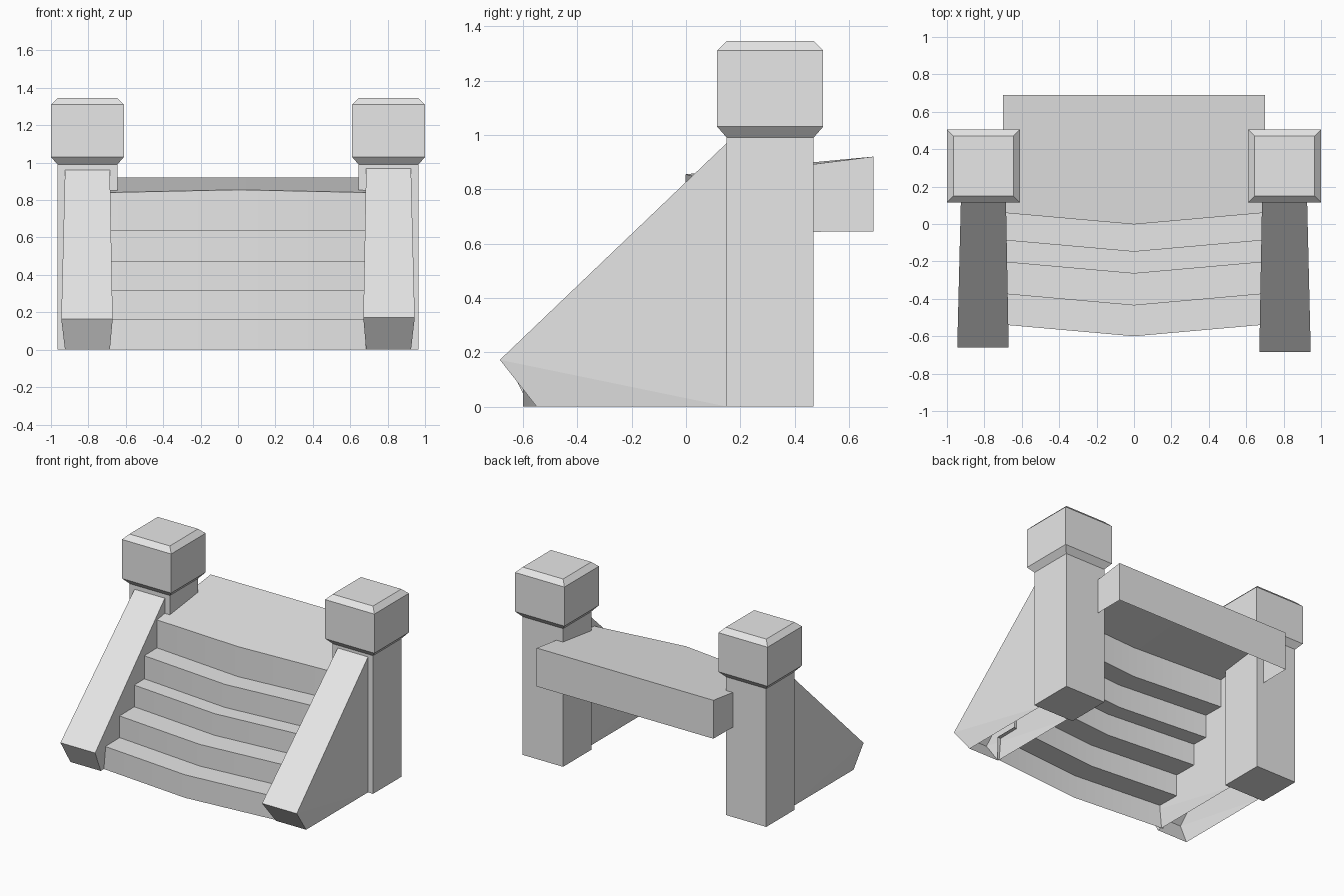
import bpy
import bmesh

cube = bpy.data.objects.get("Cube")
if cube:
    bpy.data.objects.remove(cube, do_unlink=True)

stone = bpy.data.materials.new("stone_grey")
stone.use_nodes = True
stone.diffuse_color = (0.8, 0.8, 0.8, 1)
stone.node_tree.nodes["Principled BSDF"].inputs["Base Color"].default_value = (0.8, 0.8, 0.8, 1)


def finish(bm, name, smooth=False):
    mesh = bpy.data.meshes.new(name)
    bm.to_mesh(mesh)
    bm.free()
    mesh.materials.append(stone)
    obj = bpy.data.objects.new(name, mesh)
    bpy.context.collection.objects.link(obj)
    if smooth:
        bpy.ops.object.select_all(action='DESELECT')
        obj.select_set(True)
        bpy.context.view_layer.objects.active = obj
        bpy.ops.object.shade_smooth_by_angle()
    return obj


def square_loft(name, cx, cy, rings):
    """Closed solid from stacked squares given as (half width, height)."""
    bm = bmesh.new()
    corners = ((-1, -1), (1, -1), (1, 1), (-1, 1))
    loops = [[bm.verts.new((cx + h * a, cy + h * b, z)) for a, b in corners] for h, z in rings]
    for low, high in zip(loops, loops[1:]):
        for i in range(4):
            j = (i + 1) % 4
            bm.faces.new((low[i], low[j], high[j], high[i]))
    bm.faces.new(loops[0][::-1])
    bm.faces.new(loops[-1])
    return finish(bm, name)


def stringer(name, side, tip, foot_y, top_z):
    """Sloped side wall, open underneath, flaring slightly at its front tip."""
    bm = bmesh.new()
    # y, z, inner x, outer x
    profile = [(foot_y, 0, 0.685, 0.925), (*tip, 0.67, 0.945),
               (0.15, top_z, 0.685, 0.925), (0.15, 0, 0.685, 0.925)]
    inner = [bm.verts.new((side * p[2], p[0], p[1])) for p in profile]
    outer = [bm.verts.new((side * p[3], p[0], p[1])) for p in profile]
    for wall in (inner, outer):
        bm.faces.new((wall[0], wall[1], wall[3]))
        bm.faces.new((wall[1], wall[2], wall[3]))
    for i in range(3):
        bm.faces.new((inner[i], inner[i + 1], outer[i + 1], outer[i]))
    bmesh.ops.recalc_face_normals(bm, faces=bm.faces)
    return finish(bm, name)


# Posts, caps and sloped side walls
for label, side in (("left", 1), ("right", -1)):
    square_loft(label + "_post", side * 0.805, 0.31, [(0.16, 0), (0.16, 0.99)])
    square_loft(label + "_post_cap", side * 0.805, 0.31,
                [(0.16, 0.99), (0.195, 1.03), (0.195, 1.31), (0.16, 1.345)])
stringer("left_side_wall", 1, (-0.685, 0.172), -0.55, 0.97)
stringer("right_side_wall", -1, (-0.66, 0.165), -0.575, 0.96)

# Bowed steps and landing as one hollow sheet
HALF, BOW, BACK = 0.7, 0.062, 0.69
noses = [-0.6, -0.435, -0.265, -0.148, -0.002]
levels = [0, 0.165, 0.32, 0.475, 0.64, 0.855]
profile = []
for i, y in enumerate(noses):
    profile += [(y, levels[i]), (y, levels[i + 1])]
profile += [(BACK, 0.92), (BACK, 0.645)]

bm = bmesh.new()
rows = []
for y, z in profile:
    row = []
    for x in (-HALF, 0, HALF):
        bow = BOW if x and y < BACK else 0
        drop = 0.015 if x and z == levels[-1] else 0
        row.append(bm.verts.new((x, y + bow, z - drop)))
    rows.append(row)
for low, high in zip(rows, rows[1:]):
    for k in range(2):
        bm.faces.new((low[k], low[k + 1], high[k + 1], high[k]))
# Ends of the landing behind the posts
riser_low, riser_high, back_high, back_low = rows[-4:]
bm.faces.new([r[2] for r in (riser_low, back_low, back_high, riser_high)])
bm.faces.new([r[0] for r in (riser_low, riser_high, back_high, back_low)])
finish(bm, "steps_and_landing", smooth=True)
